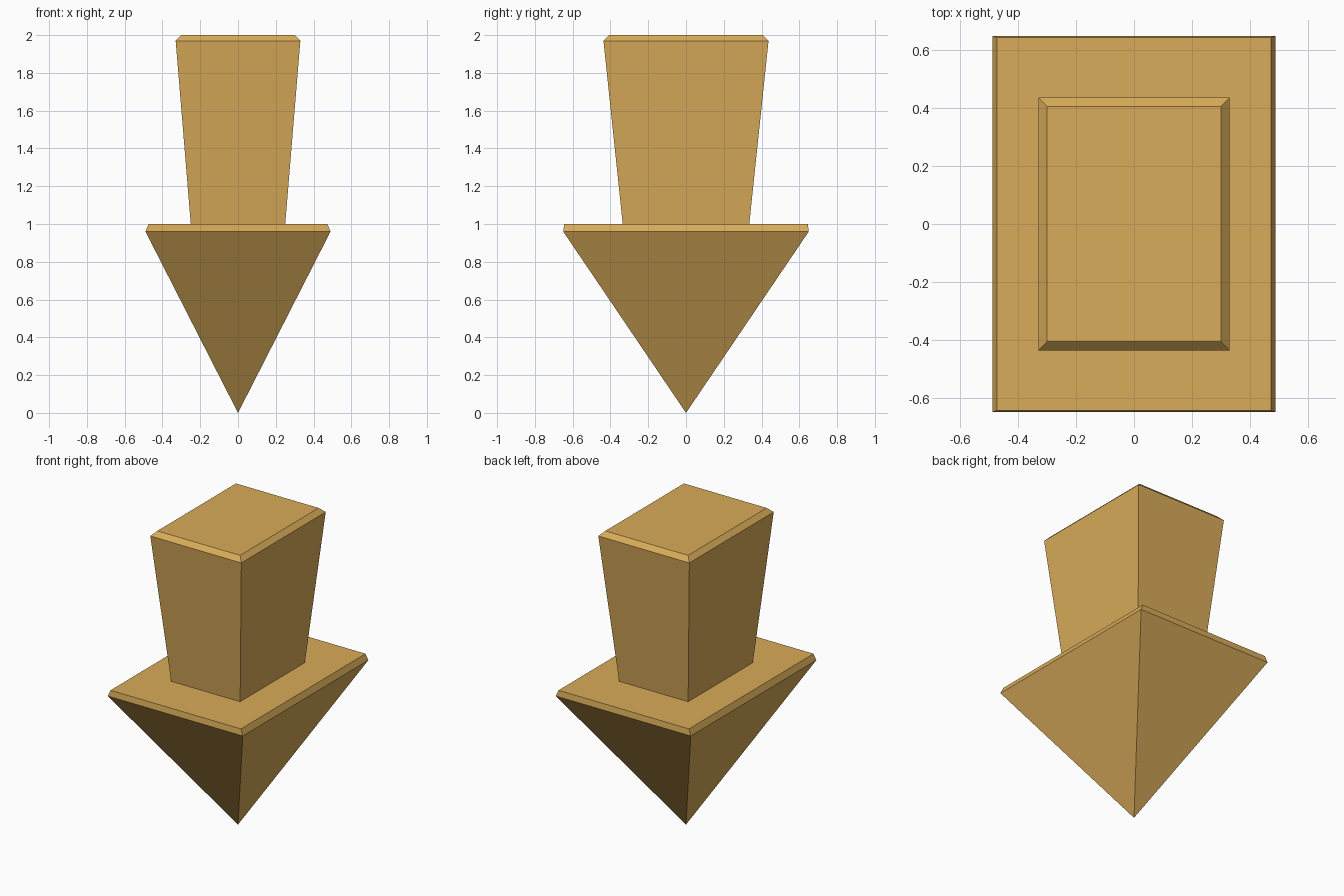
import bpy
import bmesh

cube = bpy.data.objects.get("Cube")
if cube:
    bpy.data.objects.remove(cube, do_unlink=True)

gold = bpy.data.materials.new("golden_tan")
gold.use_nodes = True
gold.diffuse_color = (0.69, 0.41, 0.10, 1)
gold.node_tree.nodes["Principled BSDF"].inputs["Base Color"].default_value = gold.diffuse_color


def loft(name, rings, tip=None, cap=False):
    """Join rectangular rings (half width, half depth, height) with flat faces."""
    bm = bmesh.new()
    loops = [[bm.verts.new((sx * x, sy * y, z))
              for sx, sy in ((-1, -1), (1, -1), (1, 1), (-1, 1))]
             for x, y, z in rings]
    for low, high in zip(loops, loops[1:]):
        for i in range(4):
            j = (i + 1) % 4
            bm.faces.new((low[i], low[j], high[j], high[i]))
    if tip is not None:
        point = bm.verts.new((0, 0, tip))
        for i in range(4):
            bm.faces.new((point, loops[0][(i + 1) % 4], loops[0][i]))
    if cap:
        bm.faces.new(loops[-1])
    mesh = bpy.data.meshes.new(name)
    bm.to_mesh(mesh)
    bm.free()
    mesh.materials.append(gold)
    obj = bpy.data.objects.new(name, mesh)
    bpy.context.collection.objects.link(obj)
    return obj


joint = (0.25, 0.335, 1.0)

# Pointed head with a thin sloping rim and a flat shoulder
loft("arrow_head", [(0.49, 0.65, 0.96), (0.473, 0.645, 1.0), joint], tip=0)

# Shaft that widens upwards to a bevelled flat top
loft("arrow_shaft", [joint, (0.33, 0.437, 1.97), (0.30, 0.407, 2.0)], cap=True)
